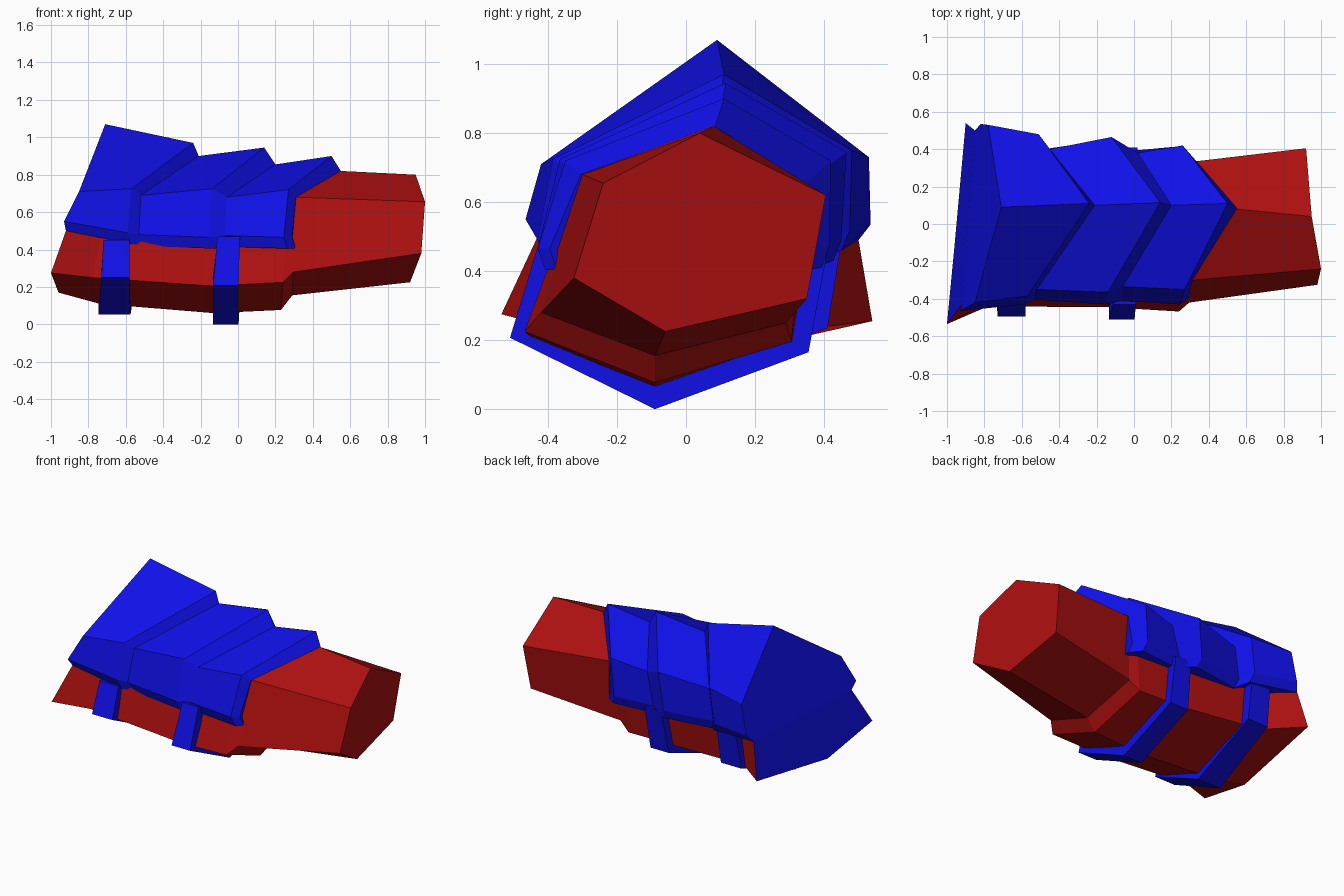
import bpy, bmesh


def material(name, color):
    m = bpy.data.materials.new(name)
    m.diffuse_color = (*color, 1)
    return m


RED = material("red", (0.42, 0.005, 0.005))
BLUE = material("blue", (0.005, 0.005, 0.8))


def loft(name, rings, mats, rear_mat=0):
    """Flat-faced closed solid through matching rings of points."""
    bm = bmesh.new()
    vs = [[bm.verts.new(p) for p in r] for r in rings]
    n = len(rings[0])
    for a, b in zip(vs, vs[1:]):
        for i in range(n):
            j = (i + 1) % n
            bm.faces.new((a[i], a[j], b[j], b[i]))
    bm.faces.new(vs[0][::-1]).material_index = rear_mat
    bm.faces.new(vs[-1])
    bmesh.ops.recalc_face_normals(bm, faces=bm.faces)
    me = bpy.data.meshes.new(name)
    bm.to_mesh(me)
    bm.free()
    for m in mats:
        me.materials.append(m)
    ob = bpy.data.objects.new(name, me)
    bpy.context.collection.objects.link(ob)
    return ob


def plate_ring(*pts):
    """Left low, left shoulder, ridge, right shoulder, right low + tucked-in lower lips."""
    def tuck(p):
        return (p[0] + 0.02, p[1] * 0.95, p[2] - 0.06)
    return [tuck(pts[0]), *pts, tuck(pts[-1])]


# Armour cross-sections, rear to front: each plate flares, then steps in to the next
rear = [(-0.92, -0.43, 0.50), (-0.93, -0.465, 0.55), (-0.85, -0.42, 0.71),
        (-0.71, 0.09, 1.07), (-0.78, 0.53, 0.73), (-0.82, 0.535, 0.535), (-0.85, 0.50, 0.49)]
rim1 = plate_ring((-0.59, -0.43, 0.49), (-0.57, -0.385, 0.725), (-0.24, 0.11, 0.97),
                  (-0.51, 0.48, 0.75), (-0.54, 0.475, 0.52))
start2 = plate_ring((-0.53, -0.405, 0.48), (-0.52, -0.35, 0.69), (-0.21, 0.10, 0.90),
                    (-0.45, 0.40, 0.70), (-0.48, 0.40, 0.49))
rim2 = plate_ring((-0.155, -0.43, 0.465), (-0.14, -0.365, 0.725), (0.14, 0.115, 0.945),
                  (-0.12, 0.465, 0.745), (-0.15, 0.45, 0.49))
start3 = plate_ring((-0.07, -0.41, 0.475), (-0.06, -0.335, 0.68), (0.20, 0.10, 0.855),
                    (0.02, 0.38, 0.68), (-0.03, 0.39, 0.47))
rim3 = plate_ring((0.245, -0.43, 0.465), (0.27, -0.35, 0.72), (0.50, 0.11, 0.90),
                  (0.26, 0.42, 0.72), (0.24, 0.415, 0.47))
front = plate_ring((0.29, -0.395, 0.465), (0.31, -0.305, 0.68), (0.55, 0.085, 0.82),
                   (0.33, 0.34, 0.65), (0.31, 0.355, 0.46))

loft("rear_armor_plate", [rear, rim1, start2], [BLUE])
loft("middle_armor_plate", [start2, rim2, start3], [BLUE])
loft("front_armor_plate", [start3, rim3, front], [BLUE])

# Six-sided limb: left upper, top, right upper, right low, bottom, left low
rear_mid = tuple((a + b) / 2 for a, b in zip(rear[0], rear[-1]))
limb = [
    [rear[0], rear_mid, rear[-1],
     (-0.90, 0.54, 0.255), (-0.96, -0.12, 0.17), (-1.0, -0.535, 0.275)],
    [(-0.72, -0.39, 0.52), (-0.6, 0.08, 0.75), (-0.68, 0.40, 0.52),
     (-0.68, 0.36, 0.235), (-0.74, -0.10, 0.11), (-0.78, -0.44, 0.25)],
    [(-0.13, -0.36, 0.52), (0.0, 0.08, 0.75), (-0.1, 0.36, 0.52),
     (-0.1, 0.31, 0.20), (-0.13, -0.09, 0.06), (-0.13, -0.445, 0.205)],
    [(0.26, -0.33, 0.55), (0.4, 0.08, 0.77), (0.27, 0.34, 0.55),
     (0.21, 0.305, 0.195), (0.23, -0.09, 0.077), (0.24, -0.468, 0.225)],
    [(0.31, -0.30, 0.68), (0.55, 0.08, 0.82), (0.33, 0.335, 0.65),
     (0.28, 0.29, 0.25), (0.29, -0.09, 0.155), (0.295, -0.42, 0.28)],
    [(1.0, -0.24, 0.655), (0.95, 0.04, 0.80), (0.92, 0.405, 0.62),
     (0.90, 0.35, 0.32), (0.92, -0.06, 0.225), (0.98, -0.325, 0.38)],
]
loft("limb", limb, [RED, BLUE], rear_mat=1)


def strap(name, path):
    """Flat band under the limb; its inner side is sunk into the limb."""
    rings = []
    for x, y, z, half in path:
        iy, iz = y * 0.82, 0.45 + (z - 0.45) * 0.8
        rings.append([(x - half, y, z), (x + half, y, z),
                      (x + half, iy, iz), (x - half, iy, iz)])
    loft(name, rings, [BLUE])


# Strap paths: x, y, z, half width
strap("rear_strap", [(-0.65, -0.43, 0.45, 0.07), (-0.655, -0.495, 0.25, 0.075),
                     (-0.66, -0.09, 0.052, 0.085), (-0.62, 0.41, 0.235, 0.075),
                     (-0.61, 0.45, 0.48, 0.07)])
strap("front_strap", [(-0.05, -0.43, 0.47, 0.06), (-0.065, -0.51, 0.207, 0.068),
                      (-0.065, -0.09, 0.0, 0.068), (-0.055, 0.355, 0.165, 0.068),
                      (-0.04, 0.41, 0.46, 0.06)])
